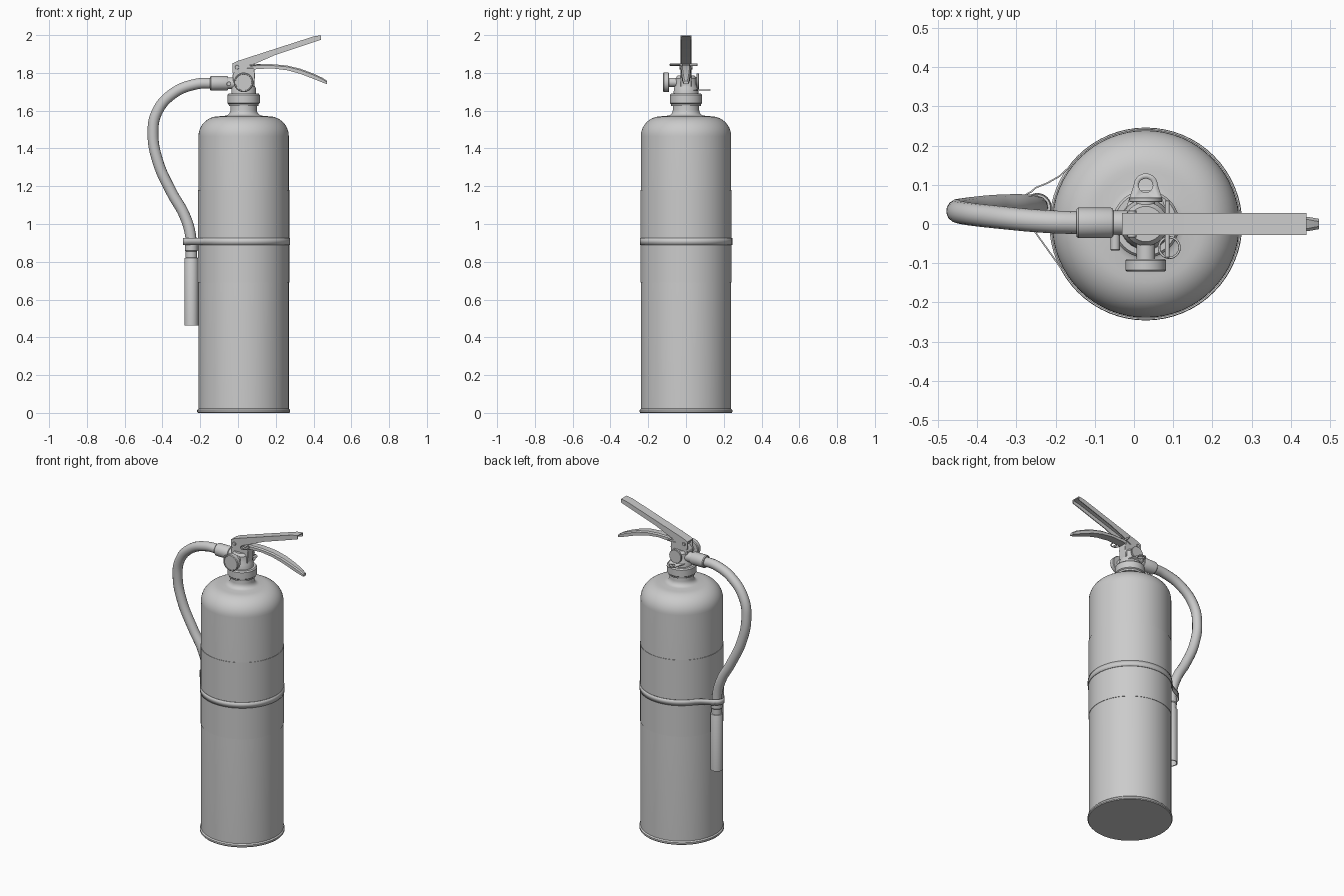
import bpy, bmesh, math
from mathutils import Vector, Matrix

if "Cube" in bpy.data.objects:
    bpy.data.objects.remove(bpy.data.objects["Cube"])

CX = 0.03            # tank axis
NX, NY = -0.247, 0.042   # nozzle axis


def finish(name, bm, angle=35):
    bmesh.ops.remove_doubles(bm, verts=bm.verts, dist=1e-5)
    bmesh.ops.recalc_face_normals(bm, faces=bm.faces)
    me = bpy.data.meshes.new(name)
    bm.to_mesh(me)
    bm.free()
    ob = bpy.data.objects.new(name, me)
    bpy.context.collection.objects.link(ob)
    bpy.ops.object.select_all(action='DESELECT')
    ob.select_set(True)
    bpy.context.view_layer.objects.active = ob
    bpy.ops.object.shade_smooth_by_angle(angle=math.radians(angle))
    return ob


def lathe(name, profile, loc, axis=(0, 0, 1), segs=32):
    """Revolve (radius, height) points about an axis through loc."""
    bm = bmesh.new()
    vs = [bm.verts.new((r, 0, h)) for r, h in profile]
    es = [bm.edges.new(p) for p in zip(vs, vs[1:])]
    bmesh.ops.spin(bm, geom=vs + es, cent=(0, 0, 0), axis=(0, 0, 1),
                   angle=math.tau, steps=segs, use_merge=True)
    rot = Vector((0, 0, 1)).rotation_difference(Vector(axis)).to_matrix().to_4x4()
    bm.transform(Matrix.Translation(loc) @ rot)
    return finish(name, bm)


def rod(name, r, length, loc, axis, segs=24):
    b = min(r, length) * 0.12
    return lathe(name, [(0, 0), (r - b, 0), (r, b), (r, length - b), (r - b, length), (0, length)],
                 loc, axis, segs)


def slab(name, outline, y0, y1, bevel=0.003):
    """Extrude an (x, z) outline from y0 to y1."""
    bm = bmesh.new()
    f = bm.faces.new([bm.verts.new((x, y0, z)) for x, z in outline])
    new = bmesh.ops.extrude_face_region(bm, geom=[f])['geom']
    bmesh.ops.translate(bm, vec=(0, y1 - y0, 0), verts=[v for v in new if isinstance(v, bmesh.types.BMVert)])
    ob = finish(name, bm)
    if bevel:
        m = ob.modifiers.new("soft_edges", 'BEVEL')
        m.width, m.segments = bevel, 2
    return ob


def tube(name, pts, r, cyclic=False, res=12):
    cu = bpy.data.curves.new(name, 'CURVE')
    cu.dimensions = '3D'
    cu.bevel_depth, cu.bevel_resolution, cu.resolution_u = r, 5, res
    cu.use_fill_caps = True
    sp = cu.splines.new('BEZIER')
    sp.bezier_points.add(len(pts) - 1)
    for p, co in zip(sp.bezier_points, pts):
        p.co = co
        p.handle_left_type = p.handle_right_type = 'AUTO'
    sp.use_cyclic_u = cyclic
    ob = bpy.data.objects.new(name, cu)
    bpy.context.collection.objects.link(ob)
    return ob


def arc(cx, cy, r, a0, a1, n):
    return [(cx + r * math.cos(math.radians(a0 + (a1 - a0) * i / n)),
             cy + r * math.sin(math.radians(a0 + (a1 - a0) * i / n))) for i in range(n + 1)]


# Tank with rounded shoulder, filleted neck and base rim
lathe("tank", [(0, 0), (0.242, 0), (0.246, 0.005), (0.246, 0.015), (0.239, 0.022), (0.239, 1.465)]
      + arc(0.134, 1.465, 0.105, 8, 90, 10) + [(0.10, 1.573)]
      + arc(0.10, 1.603, 0.03, 270, 180, 5) + [(0.07, 1.64), (0, 1.64)], (CX, 0, 0), segs=64)

# Label sleeve
lathe("label_sleeve", [(0.239, 0.69), (0.2415, 0.69), (0.2415, 1.18), (0.239, 1.18)], (CX, 0, 0), segs=64)

# Collar nut
lathe("collar", [(0, 1.625), (0.078, 1.625), (0.08, 1.635), (0.086, 1.64), (0.086, 1.682), (0.08, 1.69),
                 (0, 1.69)], (CX, 0, 0), segs=40)

# Hanging plate with eyelet
bm = bmesh.new()
ring = arc(CX, 0.098, 0.031, 0, 180, 14) + arc(CX, 0, 0.062, 150, 390, 24)
hole = arc(CX, 0.098, 0.018, 0, 360, 20)[:-1]
es = []
for loop in (ring, hole):
    vs = [bm.verts.new((x, y, 1.713)) for x, y in loop]
    es += [bm.edges.new((vs[i], vs[i - 1])) for i in range(len(vs))]
bmesh.ops.triangle_fill(bm, edges=es, use_beauty=True)
plate = finish("hanging_plate", bm)
plate.modifiers.new("thickness", 'SOLIDIFY').thickness = 0.005

# Valve body and its head block
lathe("valve_body", [(0, 1.685), (0.066, 1.685), (0.064, 1.72), (0.056, 1.735), (0.056, 1.77),
                     (0.045, 1.785), (0, 1.785)], (CX, 0, 0))
slab("valve_head", [(-0.02, 1.72), (0.085, 1.72), (0.09, 1.79), (0.085, 1.825), (0.0, 1.825), (-0.03, 1.79)],
     -0.028, 0.028)
rod("valve_stem", 0.012, 0.05, (CX + 0.01, 0, 1.80), (0, 0, 1), 16)

# Pressure gauge and rear plug
rod("gauge_stem", 0.024, 0.06, (CX, -0.035, 1.75), (0, -1, 0))
lathe("gauge", [(0, 0), (0.048, 0), (0.052, 0.004), (0.052, 0.028), (0.048, 0.032), (0.044, 0.032),
                (0.043, 0.029), (0, 0.029)], (CX, -0.089, 1.75), (0, -1, 0))
rod("rear_plug", 0.042, 0.012, (CX, 0.056, 1.755), (0, 1, 0))
rod("rear_plug_stem", 0.024, 0.04, (CX, 0.02, 1.755), (0, 1, 0))

# Hose outlet and fitting
lathe("hose_fitting", [(0, -0.06), (0.031, -0.06), (0.031, 0.052), (0.036, 0.054), (0.039, 0.06),
                       (0.039, 0.142), (0.035, 0.147), (0, 0.147)], (0, 0.003, 1.745), (-1, 0, 0))
rod("outlet_screw", 0.012, 0.045, (-0.048, -0.022, 1.742), (0, -1, 0), 16)

# Hose
tube("hose", [(-0.13, 0.003, 1.745), (-0.22, 0.006, 1.741), (-0.345, 0.017, 1.69), (-0.43, 0.027, 1.59),
              (-0.45, 0.033, 1.48), (-0.424, 0.039, 1.33), (-0.35, 0.046, 1.165), (-0.285, 0.047, 1.05),
              (-0.253, 0.044, 0.95), (NX, NY, 0.85)], 0.029)

# Nozzle with hollow mouth
lathe("nozzle", [(0, 0.52), (0.028, 0.50), (0.031, 0.463), (0.037, 0.463), (0.037, 0.815), (0.035, 0.82),
                 (0.030, 0.822), (0.030, 0.855), (0.034, 0.86), (0.034, 0.895), (0, 0.895)], (NX, NY, 0))

# Strap around tank and hose end
path = arc(CX, 0, 0.243, -151, 143, 60) + [(-0.19, 0.122), (-0.222, 0.104), (-0.252, 0.092)] \
    + arc(NX, NY, 0.043, 110, 235, 12)
bm = bmesh.new()
lo = [bm.verts.new((x, y, 0.89)) for x, y in path]
hi = [bm.verts.new((x, y, 0.926)) for x, y in path]
for i in range(len(path)):
    bm.faces.new((lo[i - 1], lo[i], hi[i], hi[i - 1]))
strap = finish("hose_strap", bm)
m = strap.modifiers.new("thickness", 'SOLIDIFY')
m.thickness, m.offset = 0.004, 0

# Upper lever: folded channel, top skin plus two side flanges
slab("lever_top", [(-0.03, 1.85), (0.0, 1.864), (0.40, 1.993), (0.44, 1.999), (0.44, 1.993), (0.40, 1.987),
                   (0.0, 1.857), (-0.03, 1.843)], -0.028, 0.028, 0)
for side, y in (("front", -0.028), ("back", 0.023)):
    slab("lever_flange_" + side, [(-0.03, 1.80), (0.03, 1.815), (0.09, 1.848), (0.20, 1.896), (0.44, 1.976),
                                  (0.44, 1.999), (0.40, 1.993), (0.0, 1.864), (-0.03, 1.85)], y, y + 0.005, 0)

# Lower handle: curved tapering grip
bm = bmesh.new()
prev = None
for x, zt, zb, w in ((0.03, 1.835, 1.805, 0.022), (0.10, 1.846, 1.82, 0.026), (0.18, 1.846, 1.824, 0.026),
                     (0.26, 1.839, 1.814, 0.026), (0.33, 1.822, 1.795, 0.025), (0.40, 1.796, 1.768, 0.022),
                     (0.445, 1.775, 1.75, 0.018), (0.472, 1.757, 1.74, 0.013)):
    c = 0.007
    row = [bm.verts.new((x, y, z)) for y, z in ((-w, zb), (w, zb), (w, zt - c), (w - c, zt), (c - w, zt), (-w, zt - c))]
    if prev:
        for i in range(6):
            bm.faces.new((prev[i - 1], prev[i], row[i], row[i - 1]))
    else:
        bm.faces.new(row)
    prev = row
bm.faces.new(prev)
finish("lower_handle", bm)

# Hinge rivet, safety pin and pull ring
rod("hinge_rivet", 0.011, 0.07, (-0.005, 0.035, 1.83), (0, -1, 0), 16)
rod("safety_pin", 0.006, 0.145, (0.085, 0.06, 1.843), (0, -1, 0), 12)
tube("pull_ring", [(x, y, 1.842) for x, y in arc(0.09, -0.06, 0.026, 0, 315, 7)], 0.003, True, 5)
